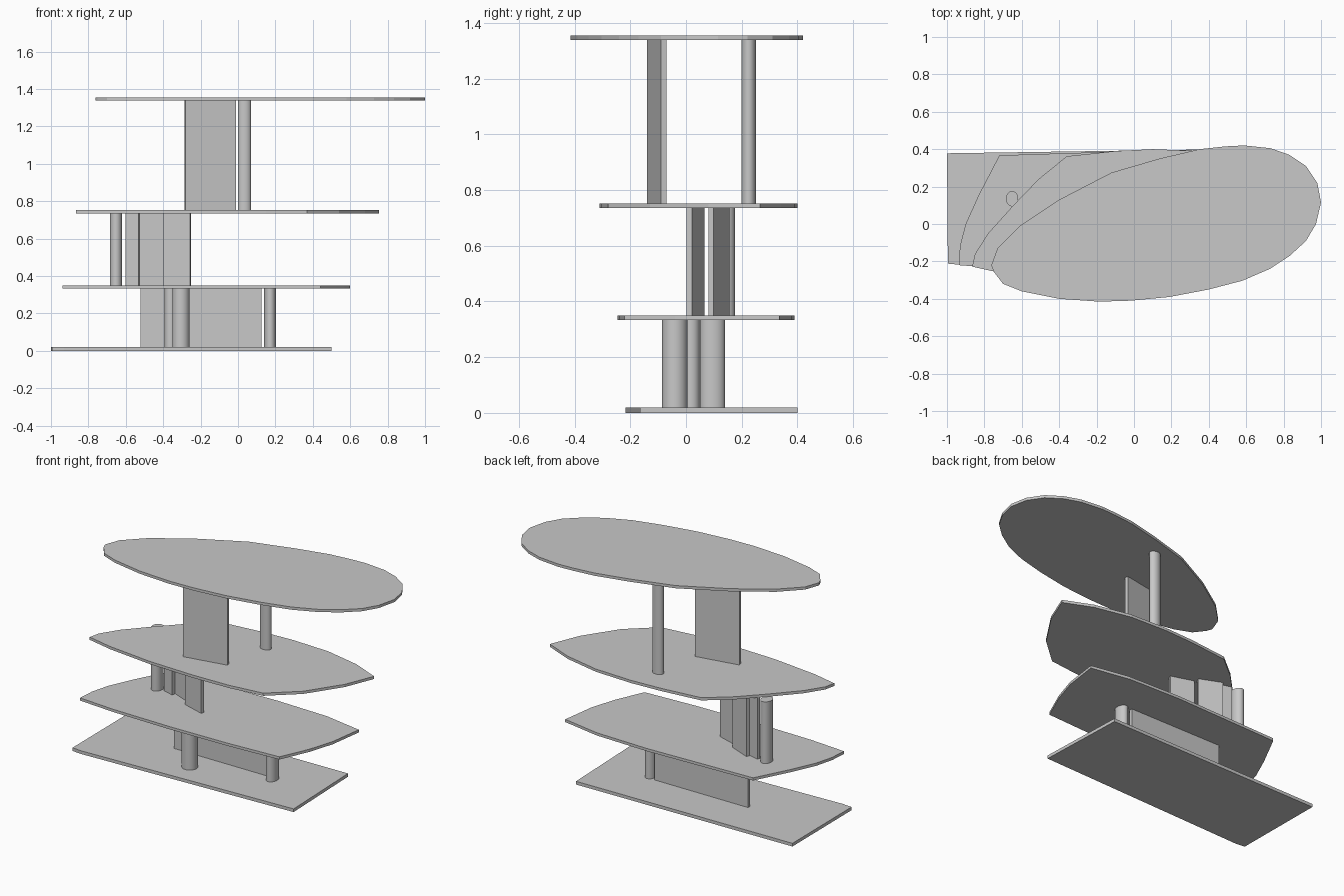
import bpy
import bmesh
import math
from mathutils import Vector

default_cube = bpy.data.objects.get("Cube")
if default_cube:
    bpy.data.objects.remove(default_cube, do_unlink=True)

# One plain grey for the whole model
grey = bpy.data.materials.new("plain grey")
grey.use_nodes = True
colour = (0.58, 0.58, 0.58, 1)
grey.diffuse_color = colour
grey.node_tree.nodes["Principled BSDF"].inputs["Base Color"].default_value = colour


def prism(name, outline, bottom, top, smooth=False):
    """Extrude a flat outline upward from bottom to top."""
    bm = bmesh.new()
    base = bm.faces.new([bm.verts.new((x, y, bottom)) for x, y in outline])
    result = bmesh.ops.extrude_face_region(bm, geom=[base])
    raised = [v for v in result["geom"] if isinstance(v, bmesh.types.BMVert)]
    bmesh.ops.translate(bm, verts=raised, vec=(0, 0, top - bottom))
    bmesh.ops.recalc_face_normals(bm, faces=bm.faces)
    mesh = bpy.data.meshes.new(name)
    bm.to_mesh(mesh)
    bm.free()
    mesh.materials.append(grey)
    obj = bpy.data.objects.new(name, mesh)
    bpy.context.collection.objects.link(obj)
    if smooth:
        bpy.ops.object.select_all(action="DESELECT")
        obj.select_set(True)
        bpy.context.view_layer.objects.active = obj
        bpy.ops.object.shade_smooth_by_angle(angle=math.radians(40))
    return obj


def column(name, x, y, rx, ry, storey, sides=32):
    """Round or oval post filling one storey."""
    angles = [math.tau * i / sides for i in range(sides)]
    outline = [(x + rx * math.cos(a), y + ry * math.sin(a)) for a in angles]
    prism(name, outline, *storey, smooth=True)


def wall(name, start, end, storey, thickness=0.02):
    """Upright board between two plan points, filling one storey."""
    a, b = Vector(start), Vector(end)
    along = (b - a).normalized()
    side = Vector((-along.y, along.x)) * thickness / 2
    prism(name, [a - side, b - side, b + side, a + side], *storey)


# Slab levels and the storeys between them
ground, lower, upper, roof = (0, 0.02), (0.333, 0.35), (0.735, 0.752), (1.338, 1.355)
first = (ground[1], lower[0])
second = (lower[1], upper[0])
third = (upper[1], roof[0])

# Four slabs, from a straight-sided plate to a leaning oval
prism("ground_slab", [
    (-1, .378), (-.995, -.212), (-.93, -.218), (.5, -.165), (.48, .4),
], *ground)

prism("lower_slab", [
    (-.72, .367), (-.83, .155), (-.9, 0), (-.93, -.115), (-.937, -.22),
    (-.7, -.238), (-.3, -.245), (.1, -.238), (.44, -.22),
    (.52, -.04), (.57, .12), (.6, .335), (.35, .38), (0, .39),
], *lower)

prism("upper_slab", [
    (-.36, .362), (-.51, .24), (-.645, .1), (-.78, -.05), (-.85, -.16),
    (-.865, -.228), (-.7, -.265), (-.4, -.3), (-.1, -.31), (.15, -.305),
    (.37, -.28), (.54, -.13), (.68, .08), (.755, .265),
    (.58, .34), (.35, .39), (.1, .4), (-.1, .39),
], *upper)

prism("roof_slab", [
    (-.75, -.255), (-.763, -.222), (-.73, -.13), (-.614, -.013), (-.4, .13),
    (-.12, .275), (.137, .35), (.35, .4), (.49, .415), (.59, .42),
    (.73, .405), (.83, .37), (.92, .31), (.98, .22), (1, .115),
    (.973, 0), (.92, -.09), (.833, -.17), (.726, -.24), (.58, -.303),
    (.4, -.35), (.19, -.39), (-.02, -.41), (-.185, -.415), (-.4, -.4),
    (-.6, -.36), (-.7, -.32),
], *roof)

# First storey supports
column("large_front_column", -.305, -.04, .046, .046, first)
column("hidden_column", -.36, .018, .032, .032, first)
column("end_column", .172, .095, .032, .045, first)
wall("long_wall", (-.52, .12), (.125, .12), first)

# Second storey: oval post and stepped boards
column("edge_column", -.652, .135, .033, .041, second)
steps = [
    ((-.395, .057), (-.253, .012)),
    ((-.53, .147), (-.395, .09)),
    ((-.6, .14), (-.53, .12)),
]
for number, (start, end) in enumerate(steps, 1):
    wall(f"stepped_board_{number}", start, end, second)

# Third storey supports
wall("tall_wall", (-.283, -.13), (-.012, -.08), third)
column("tall_column", .035, .225, .035, .026, third)
